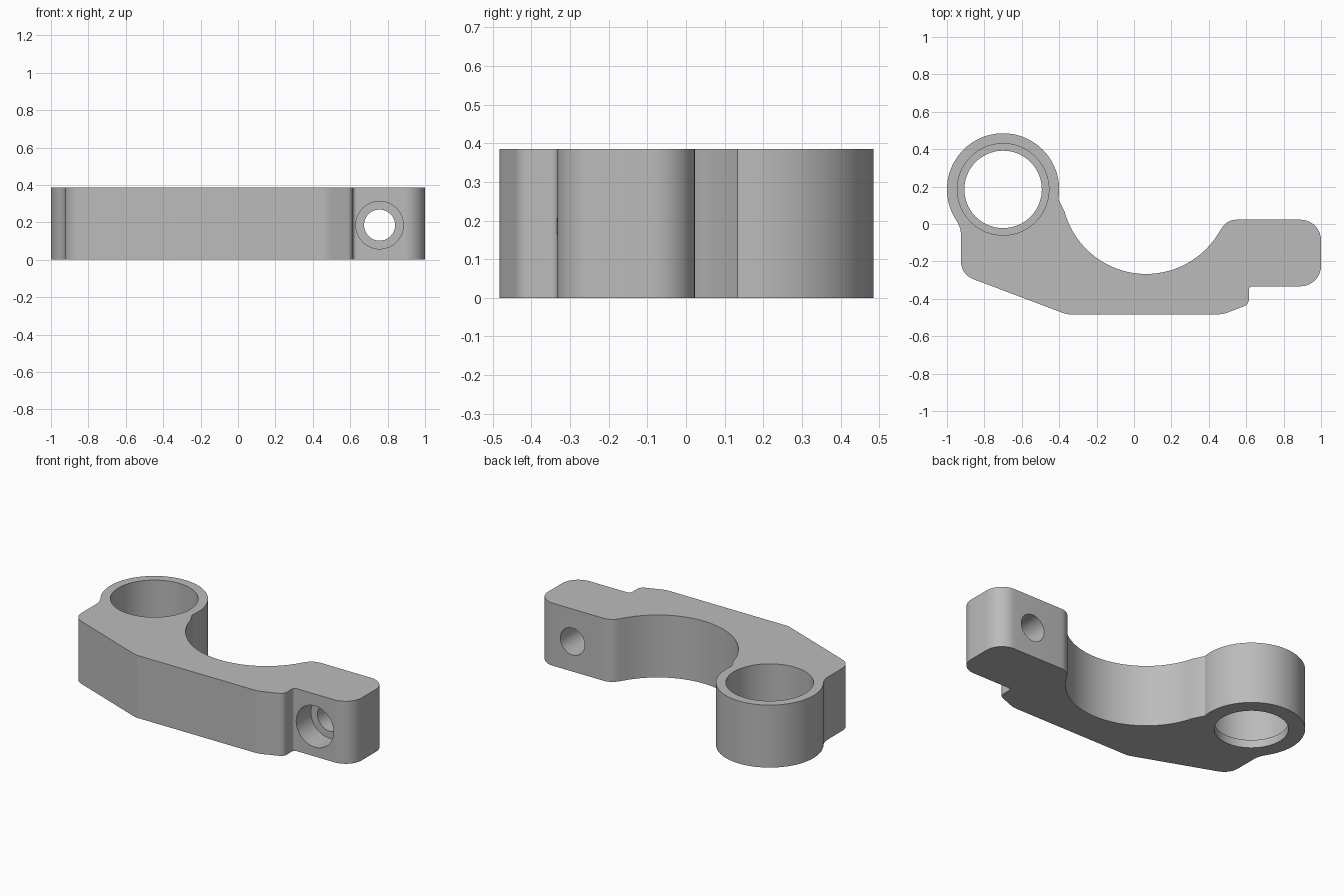
import bpy, bmesh
from math import sin, cos, tan, atan2, radians, degrees
from mathutils import Vector, Matrix

cube = bpy.data.objects.get("Cube")
if cube:
    bpy.data.objects.remove(cube, do_unlink=True)

HEIGHT = 0.385
RING = Vector((-0.70, 0.185))
SADDLE = Vector((0.065, 0.185))
BOLT_X, BOLT_Z = 0.757, 0.185


def arc(center, radius, start, end, steps):
    """Points on a circle from start to end, in degrees."""
    angles = [radians(start + (end - start) * i / steps) for i in range(steps + 1)]
    return [center + radius * Vector((cos(a), sin(a))) for a in angles]


def fillet(before, corner, after, radius):
    """Rounded replacement for one corner of the outline."""
    u, v = (before - corner).normalized(), (after - corner).normalized()
    half = u.angle(v) / 2
    reach = radius / tan(half)
    center = corner + (u + v).normalized() * (radius / sin(half))
    a, b = corner + u * reach - center, corner + v * reach - center
    start = degrees(atan2(a.y, a.x))
    sweep = (degrees(atan2(b.y, b.x)) - start + 180) % 360 - 180
    return arc(center, radius, start, start + sweep, 10)


# Outline, counterclockwise: ring boss, rounded corners of the arm, concave saddle
boss = arc(RING, 0.30, -10, 213.4, 72)
saddle = arc(SADDLE, 0.452, -32, -165, 56)
corners = [(-0.925, -0.025, 0.14), (-0.925, -0.27, 0.1), (-0.36, -0.483, 0.1),
           (0.475, -0.483, 0.15), (0.614, -0.43, 0.04), (0.614, -0.333, 0.02),
           (1.0, -0.333, 0.11), (1.0, 0.023, 0.11), (0.497, 0.023, 0.092)]
path = [boss[-1]] + [Vector(c[:2]) for c in corners] + [saddle[0]]
outline = list(boss)
for i, corner in enumerate(corners):
    outline += fillet(path[i], path[i + 1], path[i + 2], corner[2])
outline += saddle

# Solid bracket body with every face wound outward
bm = bmesh.new()
low = [bm.verts.new((p.x, p.y, 0)) for p in outline]
high = [bm.verts.new((p.x, p.y, HEIGHT)) for p in outline]
bm.faces.new(low[::-1])
bm.faces.new(high)
for i in range(len(outline)):
    bm.faces.new((low[i - 1], low[i], high[i], high[i - 1]))
bm.normal_update()
mesh = bpy.data.meshes.new("clamp_bracket")
bm.to_mesh(mesh)
bm.free()
bracket = bpy.data.objects.new("clamp_bracket", mesh)
bpy.context.collection.objects.link(bracket)

GREY = (0.5, 0.5, 0.5, 1)
grey = bpy.data.materials.new("plain grey")
grey.use_nodes = True
grey.diffuse_color = GREY
grey.node_tree.nodes["Principled BSDF"].inputs["Base Color"].default_value = GREY
mesh.materials.append(grey)

bpy.ops.object.select_all(action="DESELECT")
bracket.select_set(True)
bpy.context.view_layer.objects.active = bracket


def drill(name, start, end, radius):
    """Cut a round hole between two points."""
    start, end = Vector(start), Vector(end)
    axis = end - start
    turn = Vector((0, 0, 1)).rotation_difference(axis).to_matrix().to_4x4()
    cut = bmesh.new()
    bmesh.ops.create_cone(cut, cap_ends=True, segments=72, radius1=radius, radius2=radius,
                          depth=axis.length, matrix=Matrix.Translation((start + end) / 2) @ turn)
    cut.normal_update()
    data = bpy.data.meshes.new(name)
    cut.to_mesh(data)
    cut.free()
    data.materials.append(grey)
    cutter = bpy.data.objects.new(name, data)
    cutter.hide_render = True
    bpy.context.collection.objects.link(cutter)
    mod = bracket.modifiers.new(name, "BOOLEAN")
    mod.operation, mod.solver, mod.object = "DIFFERENCE", "EXACT", cutter
    bpy.ops.object.modifier_apply(modifier=name)
    bpy.data.objects.remove(cutter, do_unlink=True)


# Stepped bore in the ring, with a thin lip at the bottom
drill("ring_bore", (*RING, 0.05), (*RING, 0.6), 0.245)
drill("ring_hole", (*RING, -0.2), (*RING, 0.6), 0.207)
# Counterbored bolt hole through the end block
drill("bolt_counterbore", (BOLT_X, -0.6, BOLT_Z), (BOLT_X, -0.19, BOLT_Z), 0.127)
drill("bolt_hole", (BOLT_X, -0.6, BOLT_Z), (BOLT_X, 0.3, BOLT_Z), 0.083)

bpy.ops.object.shade_smooth_by_angle(angle=radians(30))
